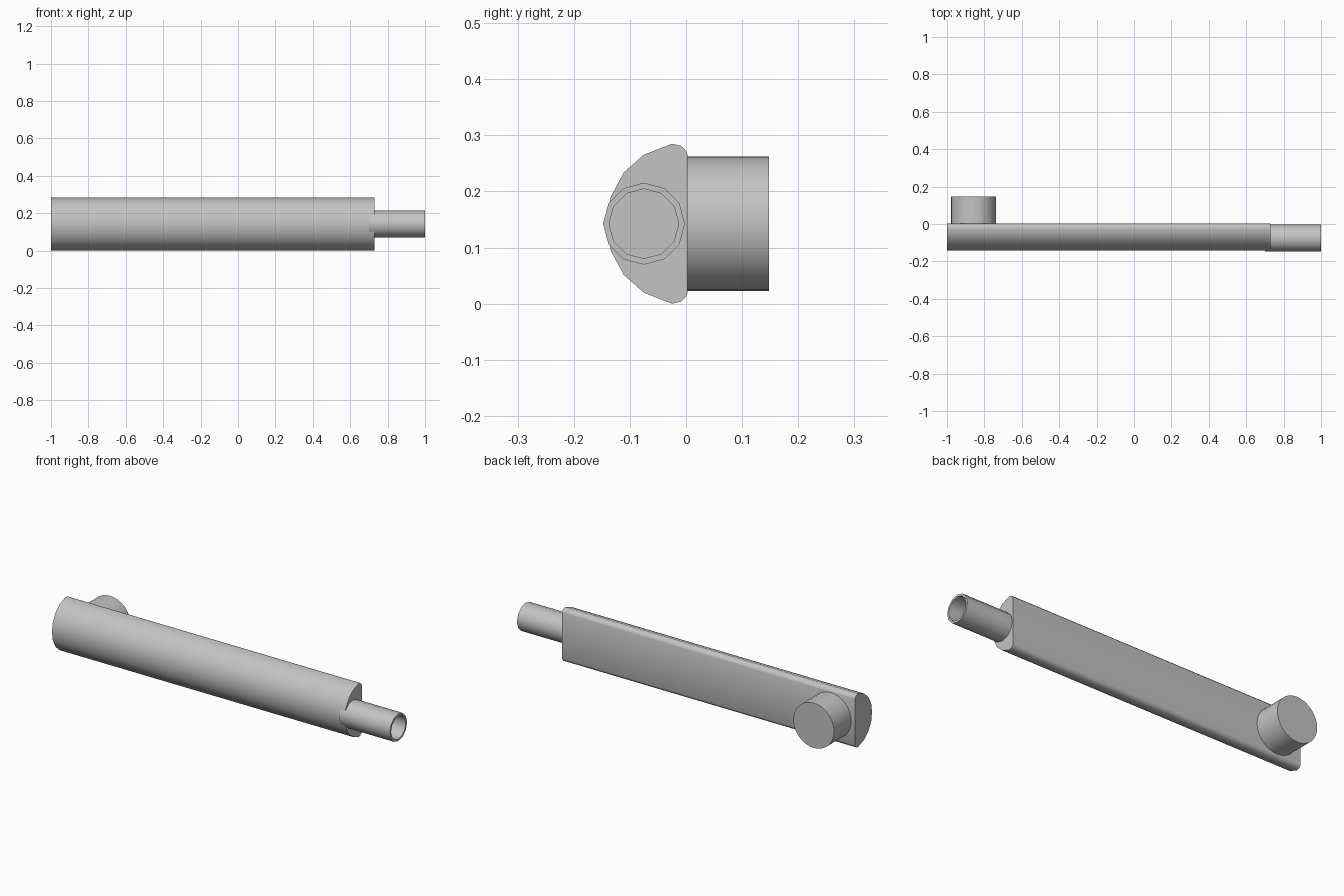
import bpy, bmesh
from math import cos, sin, pi, radians

cube = bpy.data.objects.get("Cube")
if cube:
    bpy.data.objects.remove(cube, do_unlink=True)

MID = 0.1425  # height of the long axis

grey = bpy.data.materials.new("plain_grey")
grey.use_nodes = True
grey.diffuse_color = (0.55, 0.55, 0.55, 1)
grey.node_tree.nodes["Principled BSDF"].inputs["Base Color"].default_value = (0.55, 0.55, 0.55, 1)


def circle(cx, cy, radius, sides):
    return [(cx + radius * cos(2 * pi * i / sides), cy + radius * sin(2 * pi * i / sides))
            for i in range(sides)]


def loft(name, rings):
    """Bridge successive rings of points and cap both ends."""
    bm = bmesh.new()
    loops = [[bm.verts.new(p) for p in ring] for ring in rings]
    n = len(loops[0])
    for a, b in zip(loops, loops[1:]):
        for i in range(n):
            j = (i + 1) % n
            bm.faces.new((a[i], a[j], b[j], b[i]))
    bm.faces.new(loops[0])
    bm.faces.new(loops[-1])
    bmesh.ops.recalc_face_normals(bm, faces=bm.faces)
    mesh = bpy.data.meshes.new(name)
    bm.to_mesh(mesh)
    bm.free()
    mesh.materials.append(grey)
    obj = bpy.data.objects.new(name, mesh)
    bpy.context.collection.objects.link(obj)
    bpy.ops.object.select_all(action='DESELECT')
    obj.select_set(True)
    bpy.context.view_layer.objects.active = obj
    bpy.ops.object.shade_smooth_by_angle(angle=radians(40))
    return obj


# Long body: domed front, flat back, rounded corners
half = [(0.003, 0.122), (0, 0.13), (-0.009, 0.139), (-0.025, 0.1425),
        (-0.075, 0.123), (-0.111, 0.091), (-0.134, 0.048)]
profile = [(y, MID + h) for y, h in half] + [(-0.141, MID)]
profile += [(y, MID - h) for y, h in reversed(half)]
loft("body", [[(x, y, z) for y, z in profile] for x in (-1, 0.73)])

# Hollow end pipe: outer wall, rim, bore and bore floor
loft("end_pipe", [[(x, y, z) for y, z in circle(-0.075, MID, r, 12)]
                  for x, r in ((0.70, 0.073), (1, 0.073), (1, 0.062), (0.735, 0.062))])

# Round peg on the back
loft("back_peg", [[(x, y, z) for x, z in circle(-0.858, MID, 0.12, 32)]
                  for y in (-0.02, 0.148)])
